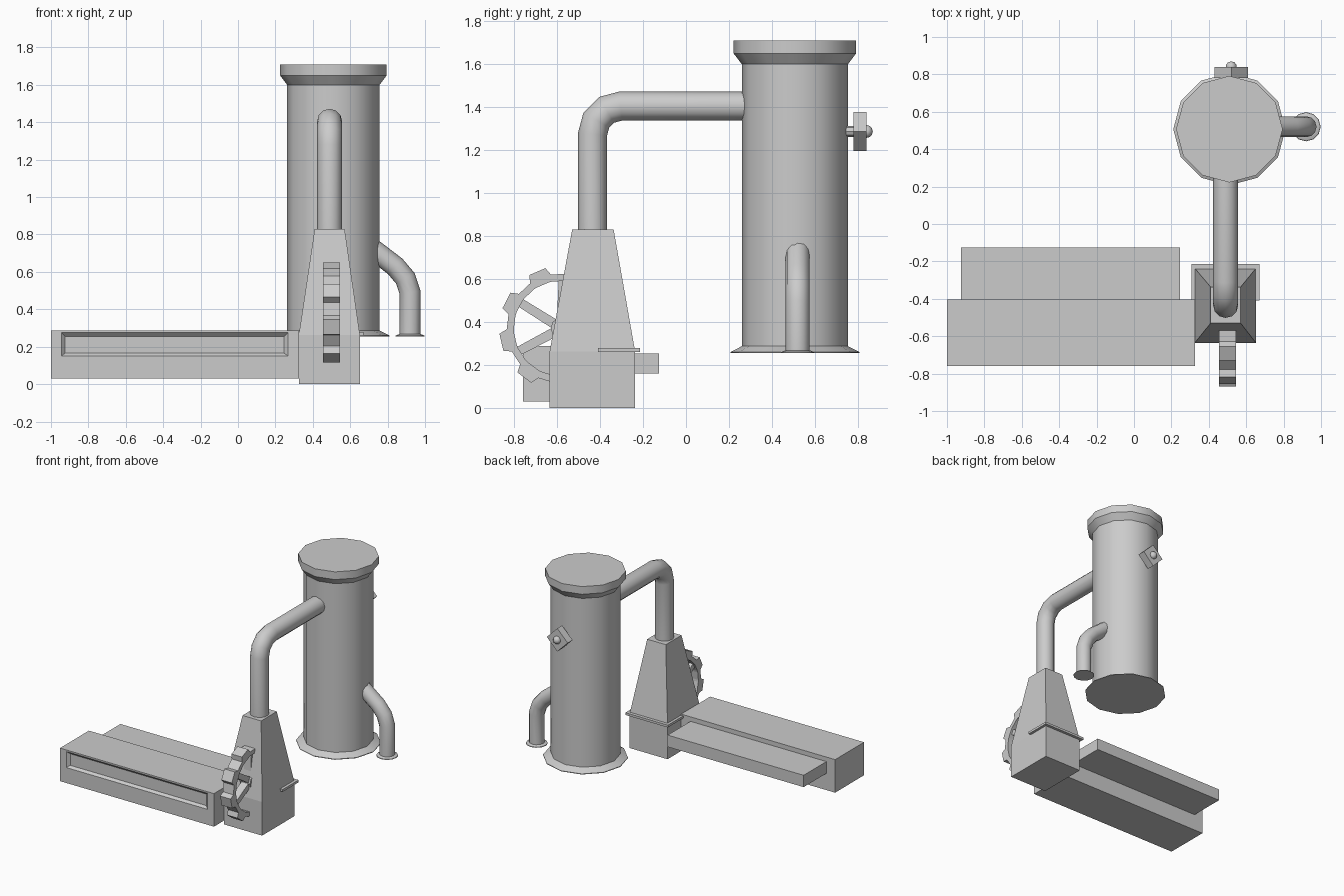
import bpy, bmesh, math
from mathutils import Vector

if "Cube" in bpy.data.objects:
    bpy.data.objects.remove(bpy.data.objects["Cube"])


def finish(name, bm, smooth=False):
    bmesh.ops.recalc_face_normals(bm, faces=bm.faces[:])
    me = bpy.data.meshes.new(name)
    bm.to_mesh(me)
    bm.free()
    ob = bpy.data.objects.new(name, me)
    bpy.context.collection.objects.link(ob)
    if smooth:
        bpy.ops.object.select_all(action='DESELECT')
        bpy.context.view_layer.objects.active = ob
        ob.select_set(True)
        bpy.ops.object.shade_smooth_by_angle(angle=math.radians(35))
    return ob


def loft(name, rings, smooth=False, closed=False):
    """Bridge equal-length rings; cap the ends or join last to first."""
    bm = bmesh.new()
    vs = [[bm.verts.new(p) for p in r] for r in rings]
    n = len(vs[0])
    pairs = list(zip(vs, vs[1:])) + ([(vs[-1], vs[0])] if closed else [])
    for a, b in pairs:
        for i in range(n):
            j = (i + 1) % n
            bm.faces.new((a[i], a[j], b[j], b[i]))
    if not closed:
        bm.faces.new(vs[0][::-1])
        bm.faces.new(vs[-1])
    return finish(name, bm, smooth)


def lathe(name, x, y, profile, n, smooth=True):
    return loft(name, [[(x + r * math.cos(2 * math.pi * i / n), y + r * math.sin(2 * math.pi * i / n), z)
                        for i in range(n)] for r, z in profile], smooth)


def rect_z(x0, x1, y0, y1, z):
    return [(x0, y0, z), (x1, y0, z), (x1, y1, z), (x0, y1, z)]


def rect_y(x0, x1, z0, z1, y):
    return [(x0, y, z0), (x1, y, z0), (x1, y, z1), (x0, y, z1)]


def box(name, x0, x1, y0, y1, z0, z1):
    return loft(name, [rect_z(x0, x1, y0, y1, z0), rect_z(x0, x1, y0, y1, z1)])


def pipe(name, points, r, n=12):
    """Sweep a circle along a path, mitred at the bends."""
    pts = [Vector(p) for p in points]
    rings = []
    for i, p in enumerate(pts):
        d0 = (p - pts[i - 1]).normalized() if i else (pts[1] - p).normalized()
        d1 = (pts[i + 1] - p).normalized() if i < len(pts) - 1 else d0
        t = (d0 + d1).normalized()
        # paths are planar, so one axis is the plane normal
        side = PLANE[name]
        up = side.cross(t) / max(t.dot(d0), 0.5)
        rings.append([p + side * r * math.cos(2 * math.pi * k / n) + up * r * math.sin(2 * math.pi * k / n)
                      for k in range(n)])
    return loft(name, rings, True)


PLANE = {"elbow_pipe": Vector((1, 0, 0)), "drain_pipe": Vector((0, 1, 0)), "valve_stem": Vector((1, 0, 0))}

# Tall tank with flared foot and cap
TX, TY = 0.51, 0.507
lathe("tank", TX, TY, [(0.3, 0.255), (0.3, 0.26), (0.247, 0.287), (0.247, 1.6), (0.285, 1.65), (0.285, 1.71)], 12)

# Pipe from tower to tank
bend = [(0.49, -0.305 - 0.13 * math.cos(a), 1.275 + 0.13 * math.sin(a))
        for a in (math.radians(k * 30) for k in range(4))]
pipe("elbow_pipe", [(0.49, -0.435, 0.78)] + bend + [(0.49, 0.32, 1.405)], 0.067)

# Drain pipe and its foot
pipe("drain_pipe", [(0.65, 0.52, 0.775), (0.84, 0.52, 0.63), (0.895, 0.52, 0.565),
                    (0.92, 0.52, 0.49), (0.92, 0.52, 0.257)], 0.056)
lathe("drain_foot", 0.92, 0.52, [(0.078, 0.255), (0.076, 0.26), (0.056, 0.268)], 12)

# Valve on the back of the tank: diamond plate, stem and rounded end
pipe("valve_stem", [(0.52, 0.7, 1.287), (0.52, 0.85, 1.287)], 0.025, 8)
h = 0.09
loft("valve_plate", [[(0.52 + h, y, 1.287), (0.52, y, 1.287 + h), (0.52 - h, y, 1.287), (0.52, y, 1.287 - h)]
                     for y in (0.78, 0.84)])
bm = bmesh.new()
bmesh.ops.create_uvsphere(bm, u_segments=10, v_segments=6, radius=0.03)
bmesh.ops.translate(bm, verts=bm.verts[:], vec=(0.52, 0.84, 1.287))
finish("valve_knob", bm, True)

# Tapered tower and the thin ledge behind it
loft("tower", [rect_z(0.325, 0.652, -0.635, -0.237, 0), rect_z(0.325, 0.652, -0.635, -0.237, 0.262),
               rect_z(0.41, 0.57, -0.53, -0.337, 0.83)])
box("tower_ledge", 0.307, 0.672, -0.41, -0.215, 0.26, 0.278)

# Long trough with recessed front panel, and the lower box behind it
loft("trough", [rect_y(-1, 0.325, 0.03, 0.287, -0.405), rect_y(-1, 0.325, 0.03, 0.287, -0.76),
                rect_y(-0.945, 0.268, 0.15, 0.275, -0.76), rect_y(-0.925, 0.247, 0.165, 0.255, -0.74)])
box("rear_box", -0.925, 0.245, -0.41, -0.125, 0.16, 0.252)

# Toothed wheel: rim, spokes and hub
CY, CZ, X0, X1 = -0.58, 0.37, 0.455, 0.545


def polar(x, r, deg):
    a = math.radians(deg)
    return (x, CY + r * math.cos(a), CZ + r * math.sin(a))


outer, inner = [], []
for k in range(9):
    c = 153 + 40 * k
    for off, r in ((-12, 0.255), (-8, 0.29), (8, 0.29), (12, 0.255)):
        outer.append((r, c + off))
        inner.append((0.222, c + off))
loft("wheel_rim", [[polar(x, *p) for p in ring]
                   for ring, x in ((outer, X0), (outer, X1), (inner, X1), (inner, X0))], closed=True)
for k in range(6):
    a = 148 + 60 * k
    loft("wheel_spoke_%d" % k, [[polar(x, 0.03, a - 50), polar(x, 0.235, a - 5),
                                 polar(x, 0.235, a + 5), polar(x, 0.03, a + 50)]
                                for x in (X0 + 0.015, X1 - 0.015)])
loft("wheel_hub", [[polar(x, 0.05, k * 36) for k in range(10)] for x in (X0, X1)])
